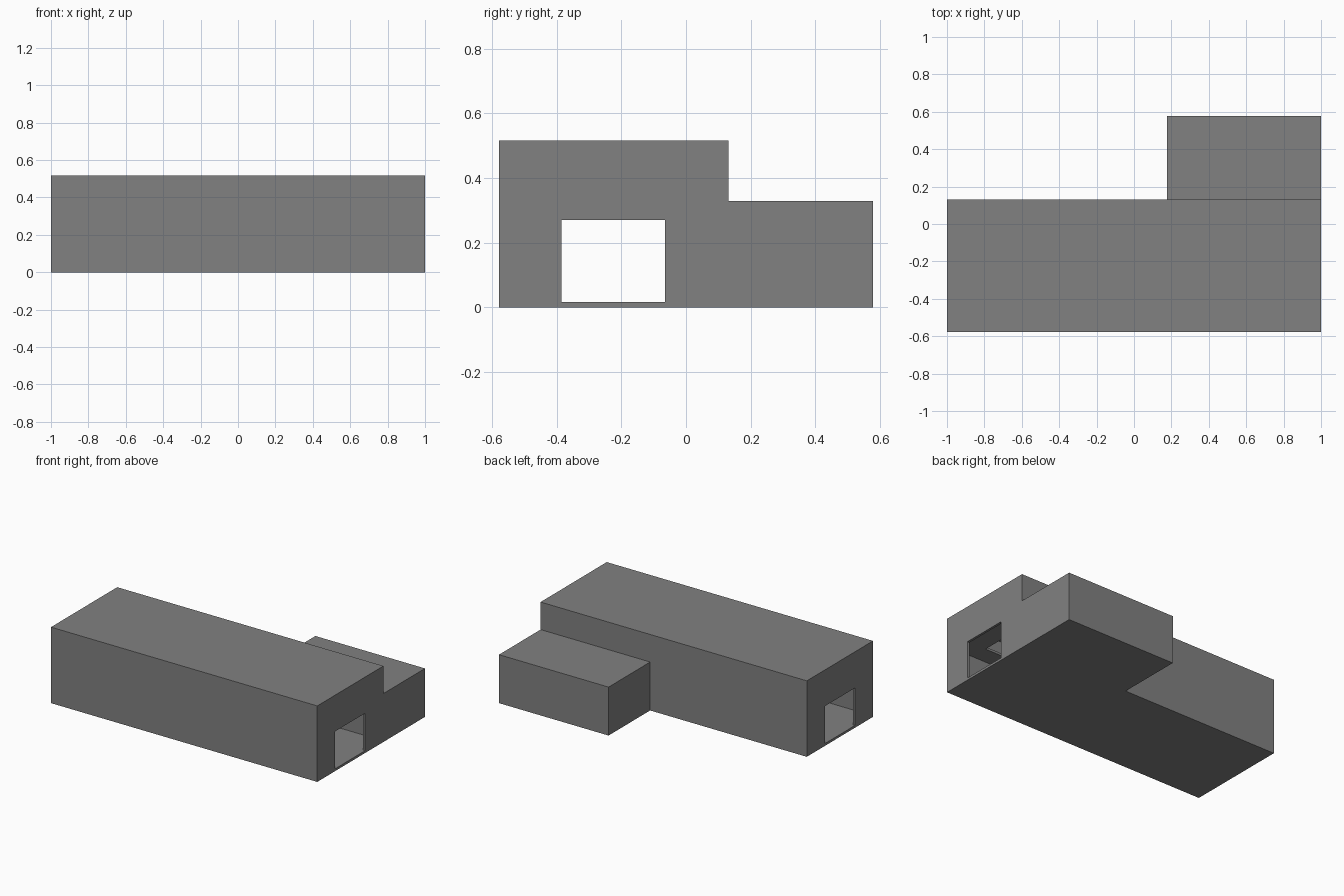
import bpy

if "Cube" in bpy.data.objects:
    bpy.data.objects.remove(bpy.data.objects["Cube"])

T = 0.016                      # wall thickness
X0, X1 = -1.0, 1.0             # main hall extents
Y0, Y1, Y2 = -0.578, 0.132, 0.578
H_MAIN, H_ANNEX = 0.516, 0.329
ANNEX_X = 0.177


def box(name, lo, hi):
    """Box object spanning two opposite corners."""
    bpy.ops.mesh.primitive_cube_add(size=1)
    ob = bpy.context.object
    ob.name = name
    for v in ob.data.vertices:
        v.co = [l + (c + 0.5) * (h - l) for l, h, c in zip(lo, hi, v.co)]
    return ob


def combine(target, tool, operation):
    """Boolean with a helper box that stays out of the render."""
    mod = target.modifiers.new(tool.name, 'BOOLEAN')
    mod.operation = operation
    mod.solver = 'EXACT'
    mod.object = tool
    tool.hide_render = True
    tool.hide_viewport = True
    tool.display_type = 'WIRE'


# Outer masses: long hall with a low annex behind its right end
building = box("building", (X0, Y0, 0), (X1, Y1, H_MAIN))
annex = box("annex_mass", (ANNEX_X, Y1 - 0.1, 0), (X1, Y2, H_ANNEX))
combine(building, annex, 'UNION')

# Hollow rooms: lower hall, upper storey, annex
rooms = [
    ("lower_room", (X0 + T, Y0 + T, T), (X1 - T, Y1 - T, H_ANNEX - T)),
    ("upper_room", (X0 + T, Y0 + T, H_ANNEX), (X1 - T, Y1 - T, H_MAIN - T)),
    ("annex_room", (ANNEX_X + T, Y1, T), (X1 - T, Y2 - T, H_ANNEX - T)),
]
# Opening in the upper floor and the doorways through both end walls
openings = [
    ("floor_opening", (-0.81, -0.44, H_ANNEX - 0.06), (0.81, -0.01, H_ANNEX + 0.04)),
    ("right_doorway", (X1 - 0.08, -0.385, T), (X1 + 0.1, -0.065, 0.27)),
    ("left_doorway", (X0 - 0.1, -0.385, T), (X0 + 0.08, -0.065, 0.27)),
]
for name, lo, hi in rooms + openings:
    combine(building, box(name + "_cutter", lo, hi), 'DIFFERENCE')

# Bake the result and drop the helpers
bpy.context.view_layer.update()
graph = bpy.context.evaluated_depsgraph_get()
mesh = bpy.data.meshes.new_from_object(building.evaluated_get(graph))
building.modifiers.clear()
building.data = mesh
for ob in list(bpy.data.objects):
    if ob is not building:
        bpy.data.objects.remove(ob)

# Dark grey concrete
concrete = bpy.data.materials.new("dark_concrete")
concrete.diffuse_color = (0.22, 0.22, 0.22, 1)
concrete.use_nodes = True
concrete.node_tree.nodes["Principled BSDF"].inputs["Base Color"].default_value = concrete.diffuse_color
mesh.materials.clear()
mesh.materials.append(concrete)
